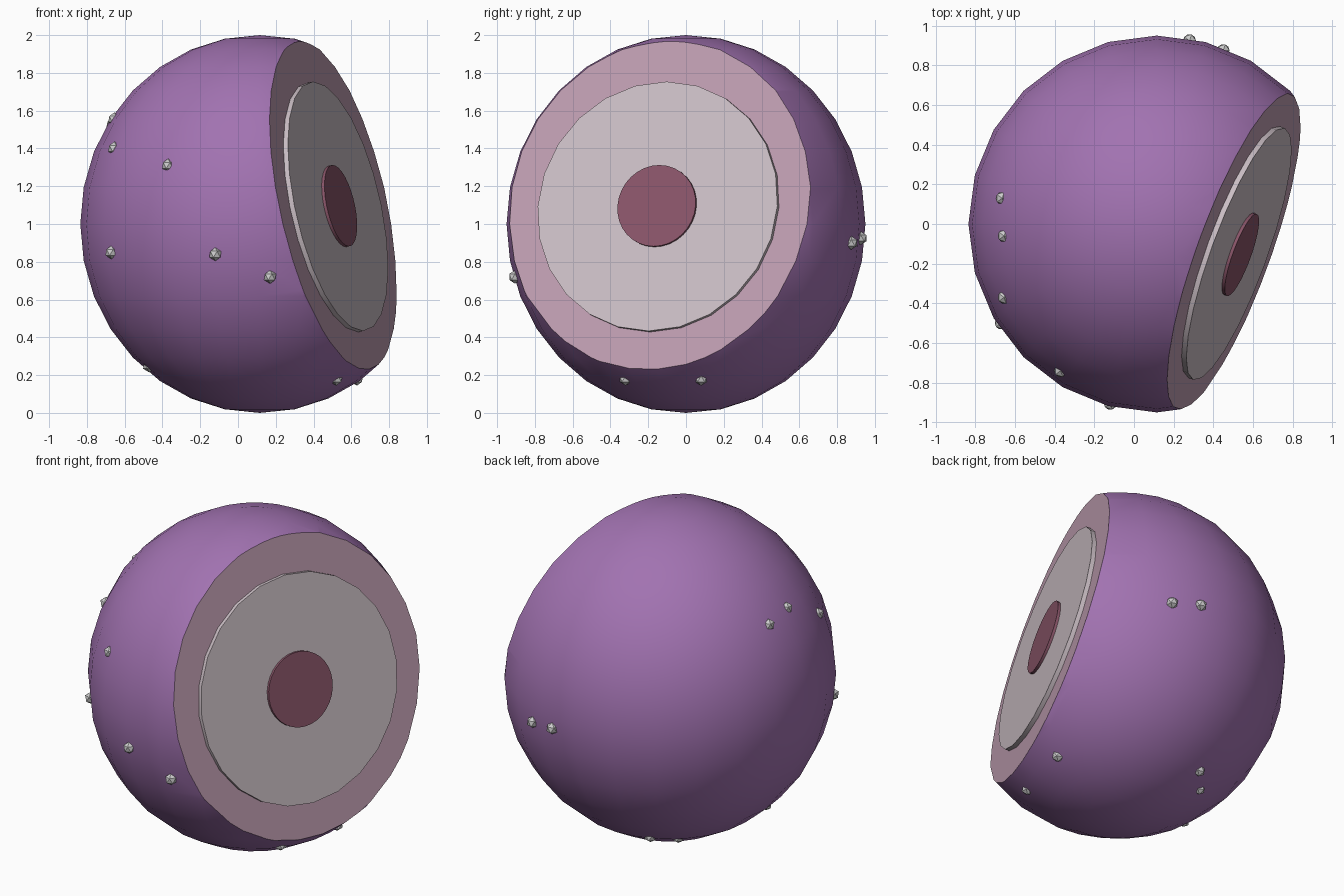
import bpy, bmesh
from math import radians, sin, cos
from mathutils import Vector

if "Cube" in bpy.data.objects:
    bpy.data.objects.remove(bpy.data.objects["Cube"])

CENTER = Vector((0.115, 0, 1.0))
AZ, EL = radians(-20), radians(12)
N = Vector((cos(EL) * cos(AZ), cos(EL) * sin(AZ), sin(EL)))   # cut direction
CUT = CENTER + N * 0.425


def material(name, rgb):
    m = bpy.data.materials.new(name)
    m.diffuse_color = (*rgb, 1)
    m.use_nodes = True
    m.node_tree.nodes["Principled BSDF"].inputs["Base Color"].default_value = m.diffuse_color
    return m


purple = material("purple_skin", (0.36, 0.17, 0.44))
pink = material("pink_rind", (0.52, 0.34, 0.44))
pale = material("pale_disc", (0.60, 0.52, 0.56))
wine = material("wine_core", (0.25, 0.09, 0.14))


def smooth(ob):
    bpy.ops.object.select_all(action='DESELECT')
    ob.select_set(True)
    bpy.context.view_layer.objects.active = ob
    bpy.ops.object.shade_smooth_by_angle(angle=radians(30))


# Body: slightly tall sphere sliced by a tilted plane, cut face in its own colour
bpy.ops.mesh.primitive_uv_sphere_add(segments=24, ring_count=16, radius=1)
body = bpy.context.object
body.name = "body"
me = body.data
me.materials.append(purple)
me.materials.append(pink)
bm = bmesh.new()
bm.from_mesh(me)
bmesh.ops.scale(bm, vec=(0.95, 0.95, 1.0), verts=bm.verts)
bmesh.ops.translate(bm, vec=CENTER, verts=bm.verts)
bmesh.ops.bisect_plane(bm, geom=bm.verts[:] + bm.edges[:] + bm.faces[:],
                       plane_co=CUT, plane_no=N, clear_outer=True)
rim = [e for e in bm.edges if e.is_boundary]
cap = bmesh.ops.contextual_create(bm, geom=rim)["faces"]
for f in cap:
    f.material_index = 1
bmesh.ops.recalc_face_normals(bm, faces=bm.faces)
bm.to_mesh(me)
bm.free()
smooth(body)


# Raised discs on the cut face
def disc(name, radius, sides, top, mat):
    depth = top + 0.02
    bpy.ops.mesh.primitive_cylinder_add(
        vertices=sides, radius=radius, depth=depth,
        location=CUT + N * (top - depth / 2),
        rotation=N.to_track_quat('Z', 'Y').to_euler())
    ob = bpy.context.object
    ob.name = name
    ob.data.materials.append(mat)
    smooth(ob)


disc("pale_disc", 0.675, 24, 0.026, pale)
disc("core_disc", 0.22, 32, 0.042, wine)

# Small faceted studs scattered on the skin
studs = [(-0.665, 0.13, 1.525), (-0.655, -0.06, 1.555), (-0.655, -0.37, 1.40),
         (-0.37, -0.74, 1.31), (-0.67, -0.50, 0.85), (-0.12, -0.905, 0.84),
         (0.17, -0.905, 0.72), (0.28, 0.925, 0.925), (0.45, 0.875, 0.90),
         (0.52, -0.32, 0.18), (0.63, 0.08, 0.18), (-0.085, 0.475, 0.175),
         (-0.19, 0.35, 0.15), (-0.47, -0.12, 0.25)]
for i, p in enumerate(studs):
    bpy.ops.mesh.primitive_ico_sphere_add(subdivisions=1, radius=0.036, location=p)
    bpy.context.object.name = f"stud_{i + 1}"
